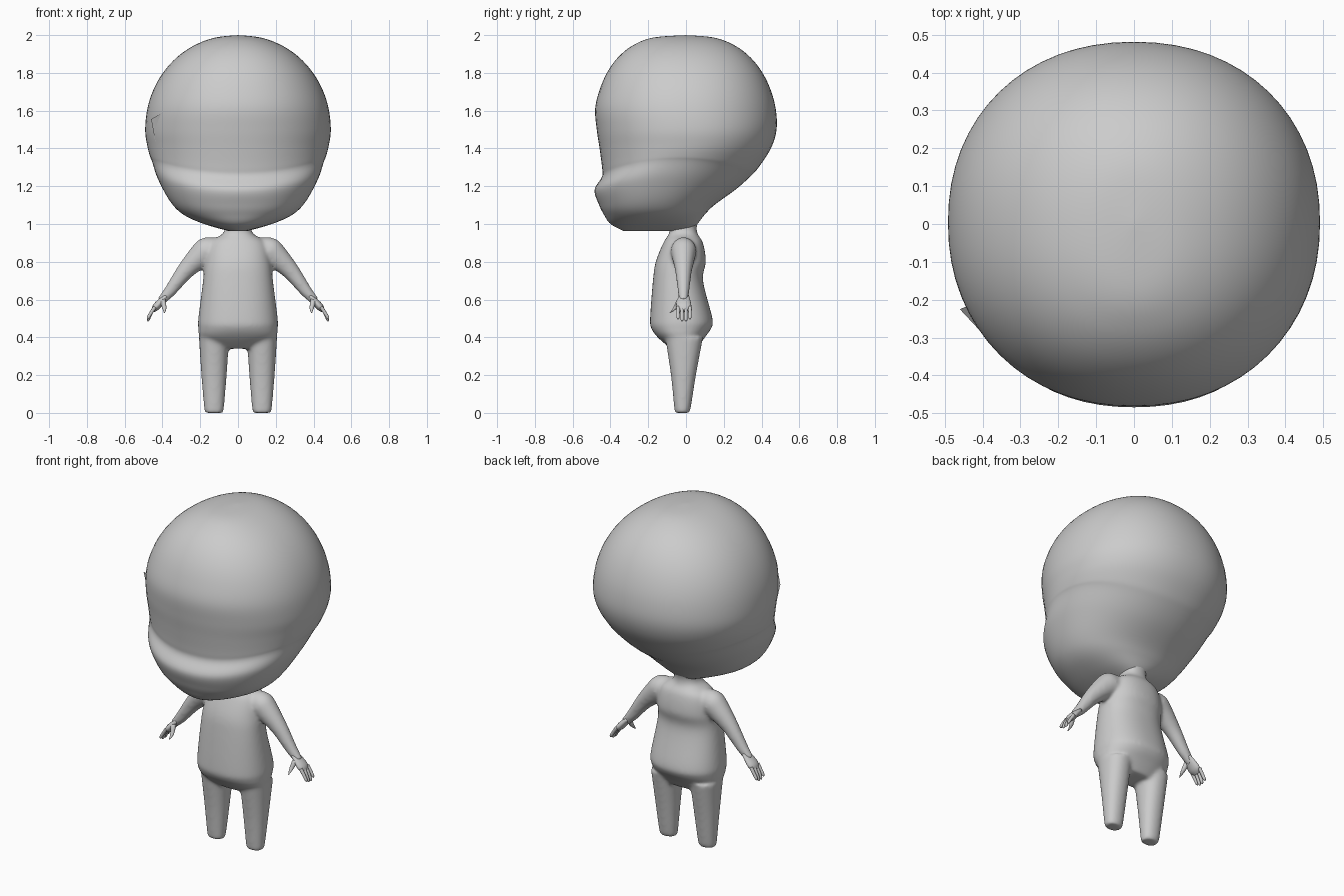
import bpy
import bmesh
from math import cos, sin, pi, copysign
from mathutils import Vector

if "Cube" in bpy.data.objects:
    bpy.data.objects.remove(bpy.data.objects["Cube"])

clay = bpy.data.materials.new("clay grey")
clay.use_nodes = True
grey = (0.6, 0.6, 0.6, 1)
clay.diffuse_color = grey
clay.node_tree.nodes["Principled BSDF"].inputs["Base Color"].default_value = grey


def smooth_path(points, steps=6):
    """Catmull-Rom interpolation of rows of numbers."""
    rows = [points[0], *points, points[-1]]
    path = []
    for before, start, end, after in zip(rows, rows[1:], rows[2:], rows[3:]):
        for i in range(steps):
            t = i / steps
            path.append([
                0.5 * (2 * q + (r - p) * t + (2 * p - 5 * q + 4 * r - s) * t * t
                       + (3 * q - p - 3 * r + s) * t ** 3)
                for p, q, r, s in zip(before, start, end, after)])
    return path + [list(points[-1])]


def skin(bm, rings):
    """Closed surface through a list of rings."""
    rows = [[bm.verts.new(point) for point in ring] for ring in rings]
    for low, high in zip(rows, rows[1:]):
        for i in range(len(low)):
            bm.faces.new((low[i - 1], low[i], high[i], high[i - 1]))
    bm.faces.new(reversed(rows[0]))
    bm.faces.new(rows[-1])


def stack(bm, sections, squareness, centre_x=0, count=64):
    """Stacked superellipses: height, half width, front y, back y, rise of the sides."""
    power = 2 / squareness
    rings = []
    for z, half_width, front, back, rise in smooth_path(sections):
        ring = []
        for k in range(count):
            c, s = cos(2 * pi * k / count), sin(2 * pi * k / count)
            x = centre_x + half_width * copysign(abs(c) ** power, c)
            y = (front + back) / 2 + (back - front) / 2 * copysign(abs(s) ** power, s)
            ring.append(Vector((x, y, z + rise * c * c)))
        rings.append(ring)
    skin(bm, rings)


def limb(bm, points, side, y, lean=0, depth=1, count=20):
    """Tube through points: x, z, radius; lean moves its end in y."""
    path = smooth_path(points)
    last = len(path) - 1
    rings = []
    for i, (x, z, radius) in enumerate(path):
        before, after = path[max(i - 1, 0)], path[min(i + 1, last)]
        along = Vector((after[0] - before[0], 0, after[1] - before[1])).normalized()
        across = Vector((-along.z, 0, along.x))
        ring = []
        for k in range(count):
            angle = 2 * pi * k / count
            point = Vector((x, y + lean * i / last, z)) + across * radius * cos(angle)
            point.y += radius * depth * sin(angle)
            point.x *= side
            ring.append(point)
        rings.append(ring)
    skin(bm, rings)


def finish(name, bm):
    """Turn the bmesh into a smooth shaded object."""
    bmesh.ops.remove_doubles(bm, verts=bm.verts, dist=0.0001)
    bmesh.ops.recalc_face_normals(bm, faces=bm.faces)
    mesh = bpy.data.meshes.new(name)
    bm.to_mesh(mesh)
    bm.free()
    mesh.materials.append(clay)
    mesh.shade_smooth()
    obj = bpy.data.objects.new(name, mesh)
    bpy.context.collection.objects.link(obj)
    return obj


def soften(obj, iterations):
    relax = obj.modifiers.new("soften", 'SMOOTH')
    relax.iterations = iterations


# Head: jaw, lip and dished face with raised cheeks, closed by a rounded dome
jaw_and_face = [
    (0.963, 0.05, -0.33, 0.02, 0), (1, 0.18, -0.4, 0.06, 0), (1.05, 0.29, -0.435, 0.1, 0),
    (1.1, 0.36, -0.46, 0.15, 0.02), (1.18, 0.425, -0.485, 0.26, 0.06),
    (1.25, 0.455, -0.445, 0.34, 0.08), (1.3, 0.467, -0.445, 0.385, 0.06),
    (1.4, 0.482, -0.458, 0.45, 0.02), (1.5, 0.492, -0.473, 0.48, 0)]
dome = []
for i in range(1, 8):
    angle = i / 7 * pi / 2
    width = cos(angle)
    dome.append((1.5 + sin(angle) / 2, 0.492 * width ** 0.95,
                 -0.49 * width ** 0.7, 0.485 * width ** 0.8, 0))
bm = bmesh.new()
stack(bm, jaw_and_face + dome, 2.15)
soften(finish("head", bm), 2)

# Body: torso with neck, legs and arms fused into one soft skin
bm = bmesh.new()
stack(bm, [
    (0.34, 0.13, -0.08, 0.06, 0), (0.4, 0.2, -0.15, 0.1, 0), (0.45, 0.21, -0.185, 0.135, 0),
    (0.5, 0.21, -0.19, 0.14, 0), (0.7, 0.185, -0.175, 0.09, 0), (0.8, 0.175, -0.16, 0.105, 0),
    (0.9, 0.15, -0.12, 0.09, 0), (0.95, 0.08, -0.09, 0.06, 0), (1, 0.07, -0.09, 0.06, 0),
    (1.05, 0.1, -0.1, 0.09, 0)], 2.3)
for side in (-1, 1):
    stack(bm, [
        (0, 0.046, -0.06, 0.014, 0), (0.02, 0.052, -0.062, 0.024, 0),
        (0.2, 0.067, -0.08, 0.053, 0), (0.4, 0.08, -0.11, 0.09, 0)], 2.2, 0.127 * side)
    limb(bm, [
        (0.1, 0.88, 0.05), (0.16, 0.86, 0.072), (0.2, 0.83, 0.066),
        (0.28, 0.75, 0.047), (0.36, 0.645, 0.033), (0.41, 0.59, 0.024)], side, -0.013, depth=0.95)
body = finish("body", bm)
fuse = body.modifiers.new("fuse", 'REMESH')
fuse.mode = 'VOXEL'
fuse.voxel_size = 0.008
fuse.use_smooth_shade = True
soften(body, 20)

# Hands: flat palm, four fingers and a thumb
for side, label in ((-1, "right"), (1, "left")):
    bm = bmesh.new()
    limb(bm, [(0.38, 0.62, 0.014), (0.43, 0.565, 0.02), (0.45, 0.54, 0.01)],
         side, -0.012, depth=2)
    for i in range(4):
        tip = 0.485 if i in (1, 2) else 0.495
        limb(bm, [(0.44, 0.56, 0.01), (0.46, 0.53, 0.009),
                  (0.475, tip + 0.01, 0.008), (0.48, tip, 0.002)], side, 0.021 * i - 0.042)
    limb(bm, [(0.4, 0.6, 0.016), (0.39, 0.555, 0.011), (0.39, 0.53, 0.003)],
         side, -0.03, lean=-0.055)
    finish(label + "_hand", bm)

# Thin triangular flap at the right temple
bm = bmesh.new()
corners = [(-0.46, -0.225, 1.555), (-0.39, -0.3, 1.595), (-0.435, -0.215, 1.42)]
bm.faces.new([bm.verts.new(corner) for corner in corners])
finish("temple_flap", bm)
